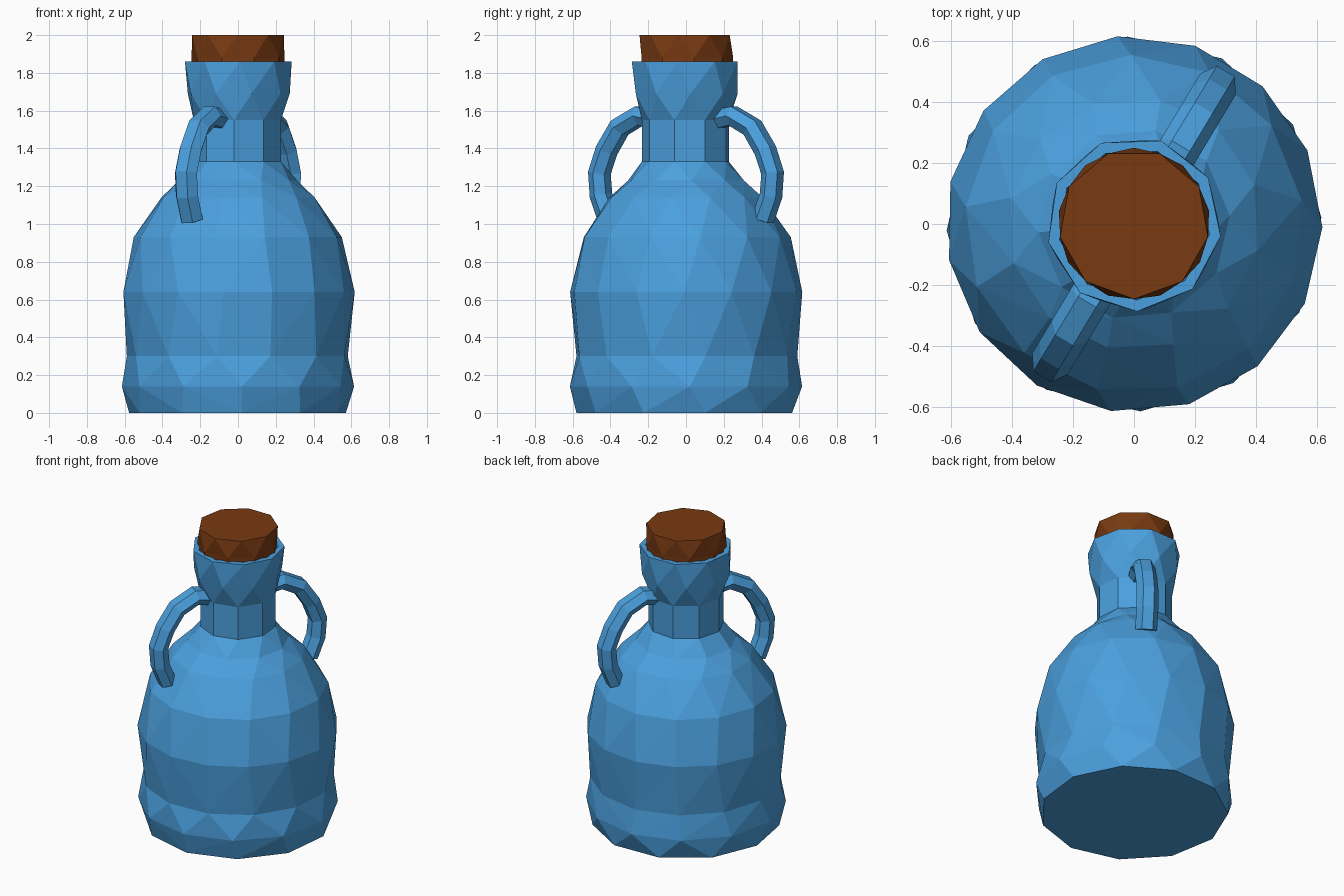
import bpy, bmesh, math
from mathutils import Vector

if "Cube" in bpy.data.objects:
    bpy.data.objects.remove(bpy.data.objects["Cube"])


def material(name, rgb):
    m = bpy.data.materials.new(name)
    m.diffuse_color = (*rgb, 1)
    m.use_nodes = True
    m.node_tree.nodes["Principled BSDF"].inputs["Base Color"].default_value = m.diffuse_color
    return m


blue = material("blue glaze", (0.07, 0.35, 0.73))
brown = material("brown cork", (0.19, 0.042, 0.006))


def finish(name, bm, mat):
    bmesh.ops.recalc_face_normals(bm, faces=bm.faces)
    me = bpy.data.meshes.new(name)
    bm.to_mesh(me)
    bm.free()
    me.materials.append(mat)
    ob = bpy.data.objects.new(name, me)
    bpy.context.collection.objects.link(ob)
    return ob


def stitch(bm, a, b, pa, pb):
    """Join two rings of possibly different side counts; pa, pb are phases in turns."""
    na, nb = len(a), len(b)
    j0 = round((pa - pb) * nb)      # vertex of b nearest to a[0]
    i = j = 0
    while i < na or j < nb:
        next_a = pa + (i + 1) / na
        next_b = pb + (j0 + j + 1) / nb
        va, vb = a[i % na], b[(j0 + j) % nb]
        if j >= nb or (i < na and next_a <= next_b):
            i += 1
            bm.faces.new((va, a[i % na], vb))
        else:
            j += 1
            bm.faces.new((va, b[(j0 + j) % nb], vb))


def turned(name, rows, mat):
    """Faceted lathe: each row is z, radius, sides, phase in degrees."""
    bm = bmesh.new()
    rings = []
    for z, r, n, ph in rows:
        ring = []
        for k in range(n):
            t = math.radians(ph) + math.tau * k / n
            ring.append(bm.verts.new((r * math.cos(t), r * math.sin(t), z)))
        rings.append((ring, ph / 360))
    for (a, pa), (b, pb) in zip(rings, rings[1:]):
        stitch(bm, a, b, pa, pb)
    bm.faces.new(rings[0][0])
    bm.faces.new(rings[-1][0])
    return finish(name, bm, mat)


# Body, neck and flared rim, with a recess for the cork
turned("bottle_body", [
    (0.00, 0.58, 11, 10), (0.14, 0.615, 12, 2), (0.30, 0.59, 13, 10),
    (0.64, 0.618, 15, 23), (0.93, 0.555, 13, 8), (1.14, 0.415, 12, 18),
    (1.23, 0.315, 10, 5), (1.33, 0.235, 9, 25), (1.55, 0.235, 9, 25),
    (1.69, 0.275, 9, 5), (1.86, 0.287, 9, 32), (1.86, 0.25, 9, 32),
    (1.78, 0.235, 9, 32)], blue)

# Cork stopper
turned("cork_stopper", [(1.77, 0.248, 9, 10), (1.88, 0.25, 9, 10),
                        (2.00, 0.246, 9, 30)], brown)


# Curved handles: hexagonal section swept along a path of radius, height
def handle(name, angle):
    path = [(0.17, 1.55), (0.29, 1.572), (0.41, 1.51), (0.49, 1.39),
            (0.535, 1.27), (0.525, 1.15), (0.475, 1.025)]
    t = math.radians(angle)
    out = Vector((math.cos(t), math.sin(t), 0))
    side = Vector((-math.sin(t), math.cos(t), 0))
    up = Vector((0, 0, 1))
    pts = [out * r + up * z for r, z in path]
    bm = bmesh.new()
    rings = []
    for i, p in enumerate(pts):
        d = (pts[min(i + 1, len(pts) - 1)] - pts[max(i - 1, 0)]).normalized()
        nrm = d.cross(side)
        rings.append([bm.verts.new(p + side * 0.068 * math.cos(math.tau * k / 6)
                                   + nrm * 0.058 * math.sin(math.tau * k / 6))
                      for k in range(6)])
    for a, b in zip(rings, rings[1:]):
        for k in range(6):
            m = (k + 1) % 6
            bm.faces.new((a[k], a[m], b[m], b[k]))
    bm.faces.new(rings[0])
    bm.faces.new(rings[-1])
    finish(name, bm, blue)


handle("back_handle", 59)
handle("front_handle", 239)
